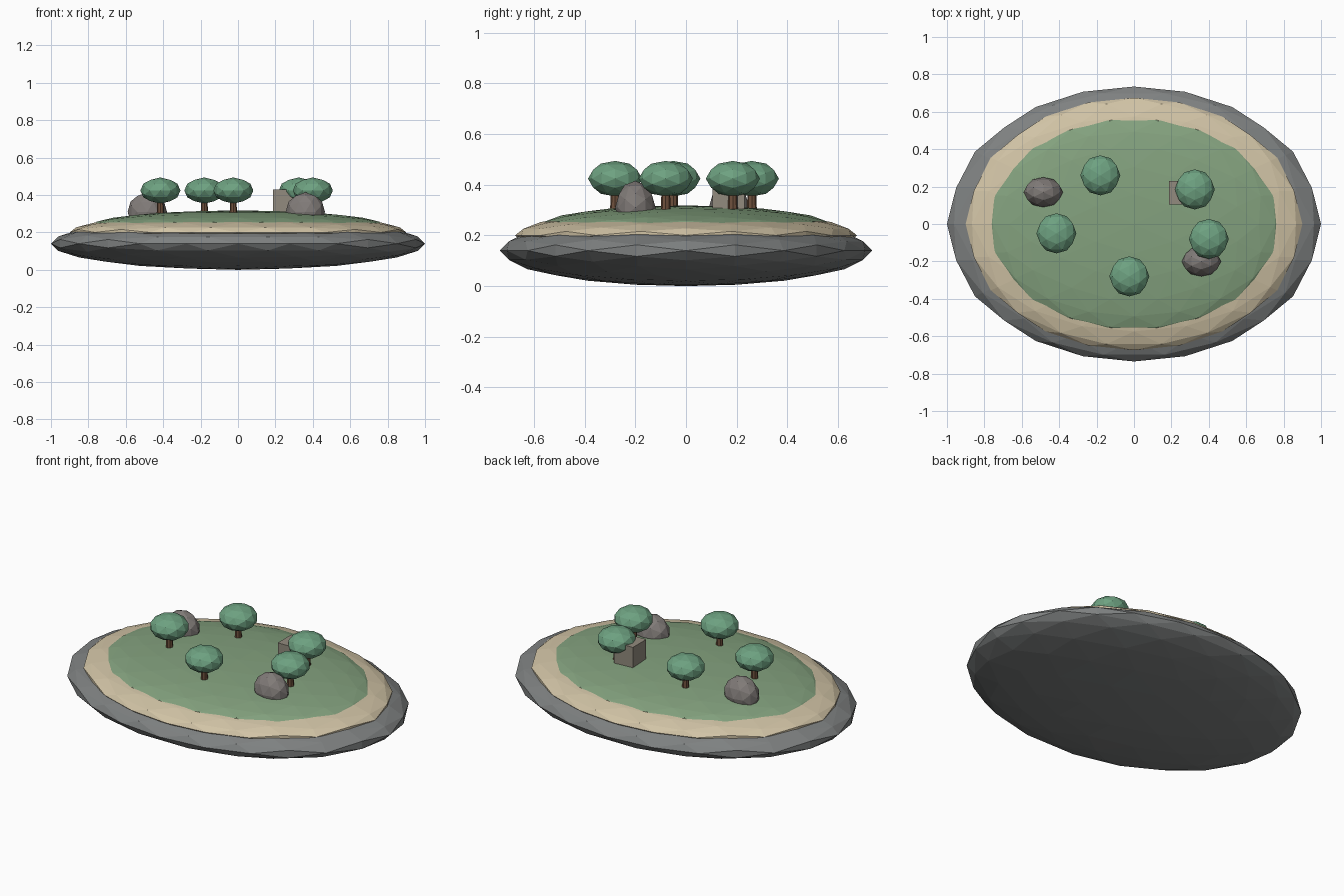
import bpy, bmesh
from mathutils import Vector, Matrix

if "Cube" in bpy.data.objects:
    bpy.data.objects.remove(bpy.data.objects["Cube"])

PHI = (1 + 5 ** 0.5) / 2


def material(name, rgb):
    m = bpy.data.materials.new(name)
    m.diffuse_color = (*rgb, 1)
    m.use_nodes = True
    m.node_tree.nodes["Principled BSDF"].inputs["Base Color"].default_value = m.diffuse_color
    return m


stone = material("dark_stone", (0.21, 0.22, 0.22))
sand = material("sand", (0.64, 0.55, 0.38))
grass = material("grass", (0.23, 0.36, 0.21))
leaf = material("leaf", (0.155, 0.36, 0.22))
bark = material("bark", (0.155, 0.08, 0.045))
boulder = material("boulder", (0.22, 0.2, 0.19))
block = material("block", (0.29, 0.26, 0.21))


def finish(bm, name, mat):
    bmesh.ops.recalc_face_normals(bm, faces=bm.faces)
    me = bpy.data.meshes.new(name)
    bm.to_mesh(me)
    bm.free()
    me.materials.append(mat)
    ob = bpy.data.objects.new(name, me)
    bpy.context.collection.objects.link(ob)
    return ob


def ellipsoid(name, center, radii, levels, mat):
    """Icosphere with an edge midpoint on every axis, stretched to radii."""
    bm = bmesh.new()
    for a in (-1, 1):
        for b in (-PHI, PHI):
            for co in ((a, b, 0), (0, a, b), (b, 0, a)):
                bm.verts.new(Vector(co).normalized())
    bmesh.ops.convex_hull(bm, input=bm.verts)
    for _ in range(levels):
        bmesh.ops.subdivide_edges(bm, edges=bm.edges[:], cuts=1, use_grid_fill=True)
        for v in bm.verts:
            v.co.normalize()
    for v in bm.verts:
        v.co = Vector(c + r * k for c, r, k in zip(center, radii, v.co))
    return finish(bm, name, mat)


# Island layers: rock base, beach, meadow
ellipsoid("rock_base", (0, 0, 0.14), (1.0, 0.735, 0.14), 2, stone)
ellipsoid("beach", (0, 0, 0.2), (0.9, 0.675, 0.1), 2, sand)
ellipsoid("meadow", (0, 0, 0.235), (0.785, 0.58, 0.083), 2, grass)

# Trees: tapered trunk and flattened crown
trees = [(-0.18, 0.26), (0.325, 0.185), (-0.415, -0.05), (0.4, -0.08), (-0.025, -0.28)]
for i, (x, y) in enumerate(trees):
    bm = bmesh.new()
    bmesh.ops.create_cone(bm, cap_ends=True, segments=8, radius1=0.02, radius2=0.016,
                          depth=0.1, matrix=Matrix.Translation((x, y, 0.345)))
    finish(bm, f"tree_trunk_{i + 1}", bark)
    ellipsoid(f"tree_crown_{i + 1}", (x, y, 0.424), (0.107, 0.107, 0.07), 1, leaf)

# Boulders
for i, (x, y) in enumerate([(-0.485, 0.17), (0.36, -0.2)]):
    ellipsoid(f"boulder_{i + 1}", (x, y, 0.31), (0.105, 0.08, 0.105), 1, boulder)

# Stone block behind the right-hand trees
bm = bmesh.new()
bmesh.ops.create_cube(bm, size=0.125, matrix=Matrix.Translation((0.25, 0.168, 0.366)))
finish(bm, "stone_block", block)
